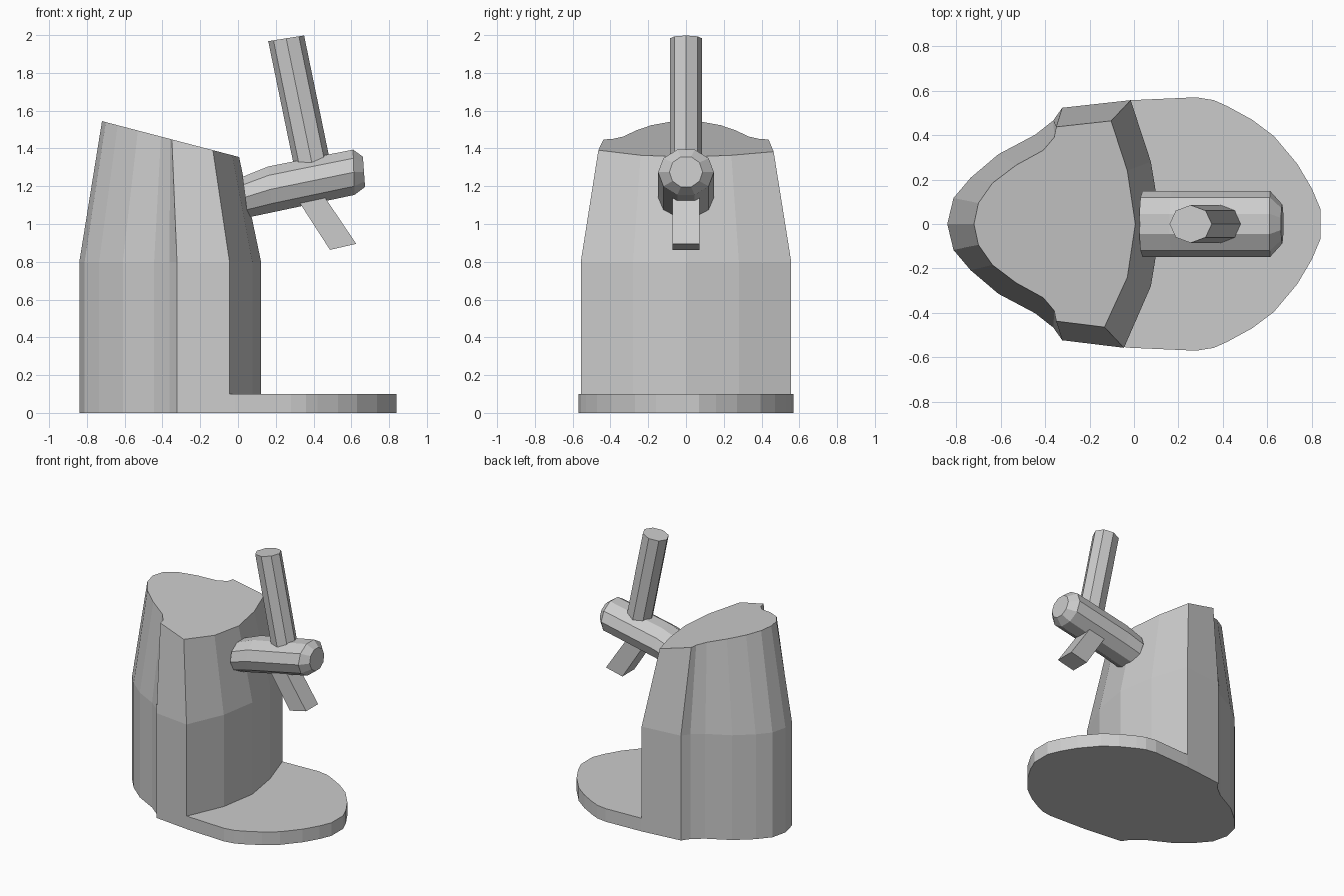
import bpy, bmesh
from math import cos, sin, pi

if "Cube" in bpy.data.objects:
    bpy.data.objects.remove(bpy.data.objects["Cube"])


def loft(name, rings):
    """Skin a list of equal-length rings and close both ends."""
    bm = bmesh.new()
    loops = [[bm.verts.new(p) for p in ring] for ring in rings]
    n = len(loops[0])
    for a, b in zip(loops, loops[1:]):
        for i in range(n):
            j = (i + 1) % n
            bm.faces.new((a[i], a[j], b[j], b[i]))
    bm.faces.new(loops[0])
    bm.faces.new(loops[-1])
    bmesh.ops.recalc_face_normals(bm, faces=bm.faces)
    mesh = bpy.data.meshes.new(name)
    bm.to_mesh(mesh)
    bm.free()
    obj = bpy.data.objects.new(name, mesh)
    bpy.context.collection.objects.link(obj)
    return obj


def mirrored(half):
    """Close a half outline by reflecting it across y = 0."""
    return half + [(x, -y) for x, y in reversed(half) if y > 0]


def skewed(outline, corner, dx=-0.03):
    """The near wedge corner sits slightly further back than the far one."""
    return [(x + dx, y) if (x, y) == corner else (x, y) for x, y in outline]


# Outlines, from the rear tip round the far side
rear = [(-.84, 0), (-.812, .117), (-.735, .208), (-.61, .314),
        (-.444, .402), (-.363, .466), (-.323, .523), (-.015, .557)]
lower = skewed(mirrored(rear + [(.076, .28), (.122, 0)]), (-.015, -.557))
upper = skewed(mirrored([(-.72, 0), (-.70, .094), (-.637, .184), (-.53, .265),
                         (-.408, .332), (-.359, .39), (-.35, .437),
                         (-.103, .464), (-.03, .24), (.006, 0)]), (-.103, -.464))
plate = mirrored(rear + [(.28, .57), (.36, .557), (.42, .53), (.53, .47), (.63, .395),
                         (.735, .27), (.80, .16), (.838, .07)])

# Base plate
loft("base_plate", [[(x, y, z) for x, y in plate] for z in (0, .1)])

# Tapered body with slanted top
loft("body", [[(x, y, .1) for x, y in lower],
              [(x, y, .8) for x, y in lower],
              [(x, y, 1.356 - .262 * x) for x, y in upper]])


def ring(cx, cz, ry, rz, lean, n=10):
    """Upright ring facing x; lean shifts the top along x."""
    return [(cx + lean * sin(2 * pi * i / n), ry * cos(2 * pi * i / n),
             cz + rz * sin(2 * pi * i / n)) for i in range(n)]


# Sloping spout with chamfered tip
loft("spout", [ring(.038, 1.142, .148, .113, -.015),
               ring(.17, 1.183, .148, .128, -.01),
               ring(.613, 1.274, .148, .126, -.004),
               ring(.667, 1.276, .088, .084, -.006)])

# Eight-sided lever
loft("lever", [[(cx + .095 * cos(i * pi / 4), .085 * sin(i * pi / 4),
                 cz + .015 * cos(i * pi / 4)) for i in range(8)]
               for cx, cz in ((.40, 1.28), (.255, 1.983))])

# Angled flap under the spout
loft("nozzle_flap", [[(x, y, z) for x, z in ((.284, 1.178), (.487, .863),
                                             (.626, .895), (.42, 1.20))]
                     for y in (-.072, .072)])
